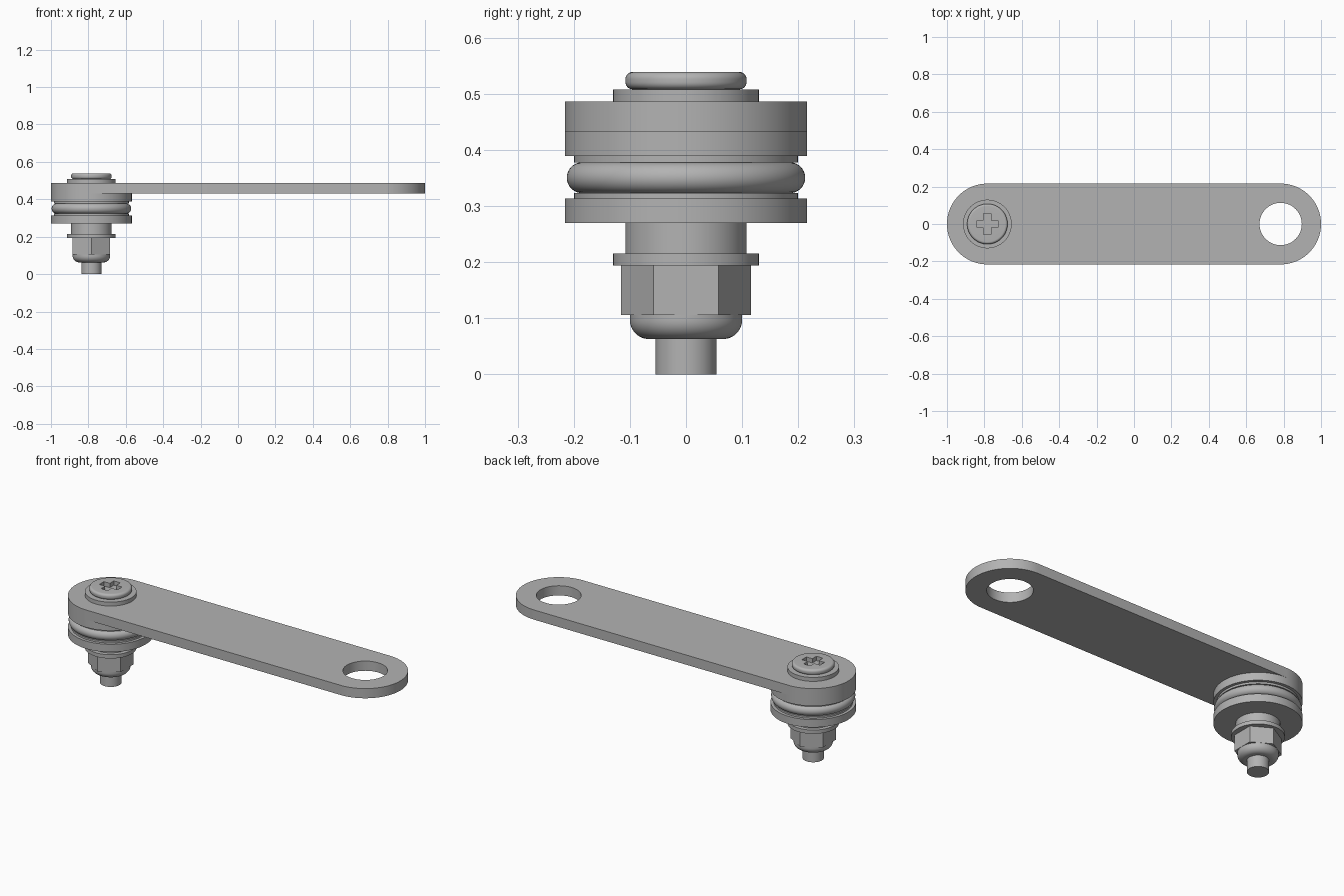
import bpy, bmesh
from math import sin, cos, pi, radians
from mathutils import Matrix

if "Cube" in bpy.data.objects:
    bpy.data.objects.remove(bpy.data.objects["Cube"], do_unlink=True)

R = 0.216            # arm end and flange radius
AXIS = R - 1         # x of the bolt axis

steel = bpy.data.materials.new("grey steel")
steel.use_nodes = True
steel.diffuse_color = (0.45, 0.45, 0.45, 1)
steel.node_tree.nodes["Principled BSDF"].inputs["Base Color"].default_value = steel.diffuse_color


def finish(bm, name):
    bmesh.ops.recalc_face_normals(bm, faces=bm.faces)
    mesh = bpy.data.meshes.new(name)
    bm.to_mesh(mesh)
    bm.free()
    ob = bpy.data.objects.new(name, mesh)
    bpy.context.collection.objects.link(ob)
    mesh.materials.append(steel)
    return ob


def smooth(ob):
    bpy.ops.object.select_all(action='DESELECT')
    ob.select_set(True)
    bpy.context.view_layer.objects.active = ob
    bpy.ops.object.shade_smooth_by_angle(angle=radians(32))


def prism(name, outline, z0, z1):
    bm = bmesh.new()
    base = bm.faces.new([bm.verts.new((x, y, z0)) for x, y in outline])
    top = bmesh.ops.extrude_face_region(bm, geom=[base])["geom"]
    bmesh.ops.translate(bm, vec=(0, 0, z1 - z0),
                        verts=[v for v in top if isinstance(v, bmesh.types.BMVert)])
    return finish(bm, name)


def arc(cx, cy, r, a0, a1, n):
    return [(cx + r * cos(radians(a0 + (a1 - a0) * i / n)),
             cy + r * sin(radians(a0 + (a1 - a0) * i / n))) for i in range(n + 1)]


def lathe(name, profile, steps=96):
    """Spin (radius, z) points around the bolt axis, closing the ends."""
    bm = bmesh.new()
    pts = [(0, profile[0][1])] + profile + [(0, profile[-1][1])]
    vs = [bm.verts.new((AXIS + r, 0, z)) for r, z in pts]
    edges = [bm.edges.new(pair) for pair in zip(vs, vs[1:])]
    bmesh.ops.spin(bm, geom=vs + edges, cent=(AXIS, 0, 0), axis=(0, 0, 1),
                   angle=2 * pi, steps=steps, use_merge=True)
    bmesh.ops.remove_doubles(bm, verts=bm.verts, dist=1e-5)
    ob = finish(bm, name)
    smooth(ob)
    return ob


def disc(name, r, z0, z1):
    return lathe(name, [(r, z0), (r, z1)])


def cut(ob, cutter):
    mod = ob.modifiers.new("cut", 'BOOLEAN')
    mod.operation, mod.solver, mod.object = 'DIFFERENCE', 'EXACT', cutter
    bpy.context.view_layer.objects.active = ob
    bpy.ops.object.modifier_apply(modifier=mod.name)
    bpy.data.objects.remove(cutter, do_unlink=True)
    smooth(ob)


# Flat arm with an open hole at the far end
arm = prism("arm", arc(-AXIS, 0, R, -90, 90, 48) + arc(AXIS, 0, R, 90, 270, 48), 0.432, 0.486)
cut(arm, prism("hole_cutter", arc(-AXIS, 0, 0.113, 0, 360, 64)[:-1], 0.4, 0.52))

# Roller: two flanges, a core and a rounded ring in the groove
disc("upper_flange", R, 0.389, 0.432)
disc("lower_flange", R, 0.27, 0.313)
disc("upper_core", 0.2, 0.378, 0.389)
disc("lower_core", 0.2, 0.313, 0.323)
lathe("groove_ring", arc(0.185, 0.3505, 0.0275, -90, 90, 16))

# Sleeve and washers
disc("sleeve", 0.108, 0.215, 0.27)
disc("lower_washer", 0.13, 0.194, 0.215)
disc("upper_washer", 0.13, 0.486, 0.508)

# Lock nut with a rounded collar, and the bolt end
prism("hex_nut", arc(AXIS, 0, 0.116, 30, 330, 5), 0.106, 0.194)
lathe("nut_collar", arc(0.066, 0.097, 0.034, -90, 0, 10) + [(0.1, 0.106)])
disc("bolt_shank", 0.054, 0, 0.07)

# Rounded bolt head with a cross recess
head = lathe("bolt_head", arc(0.095, 0.521, 0.013, -90, 0, 8) + arc(0.095, 0.526, 0.013, 0, 90, 8))
L, W = 0.056, 0.02
quarter = [(L, -W), (L, W), (W, W)]
cross = []
for k in range(4):
    turn = Matrix.Rotation(k * pi / 2, 2)
    for x, y in quarter:
        cross.append((AXIS + turn[0][0] * x + turn[0][1] * y, turn[1][0] * x + turn[1][1] * y))
cut(head, prism("cross_cutter", cross, 0.515, 0.56))
